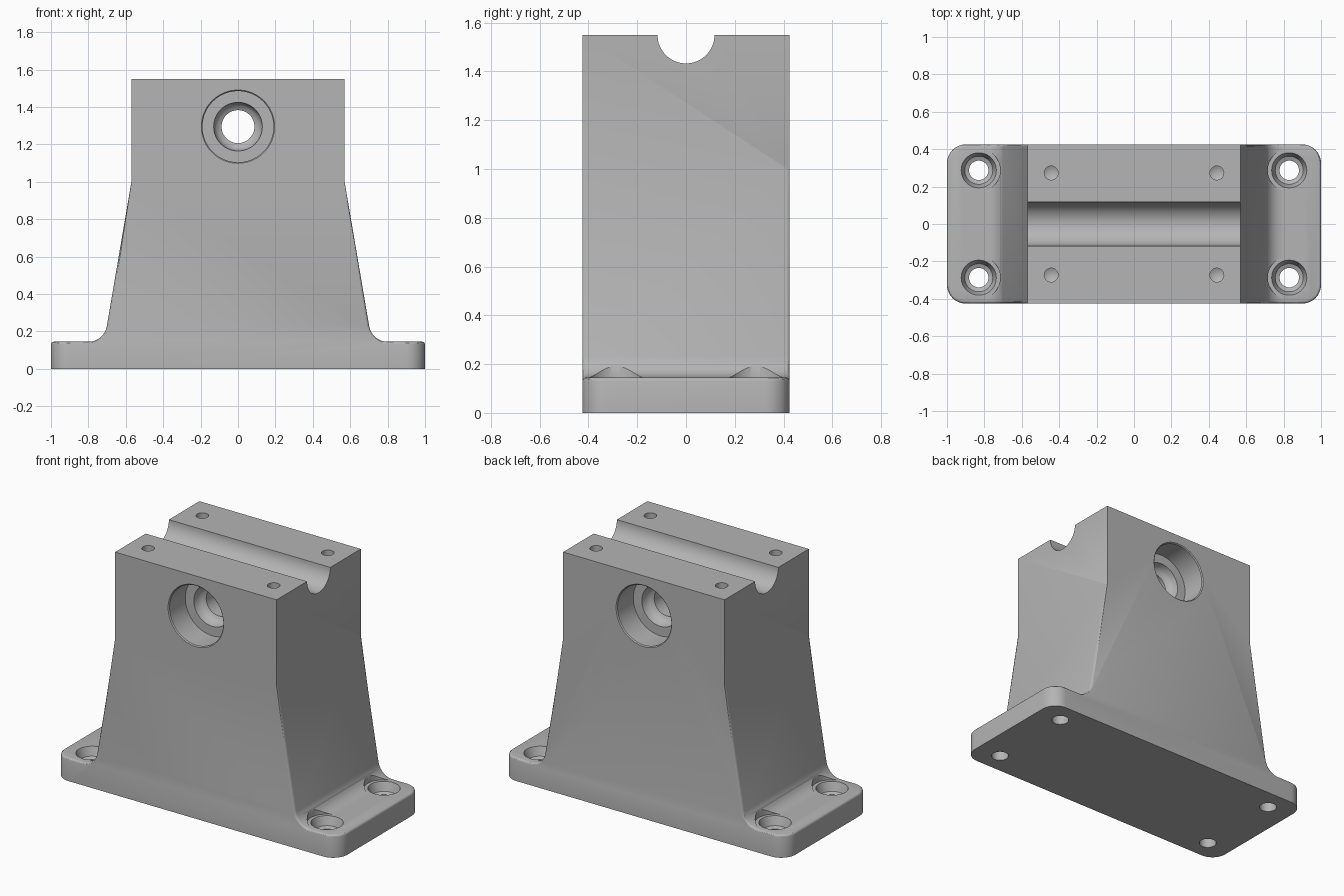
import bpy, bmesh
from math import sin, cos, pi, radians
from mathutils import Matrix, Vector

if "Cube" in bpy.data.objects:
    bpy.data.objects.remove(bpy.data.objects["Cube"], do_unlink=True)

DEPTH, TOP, PLATE = 0.425, 1.55, 0.145

grey = bpy.data.materials.new("machined grey")
grey.use_nodes = True
colour = (0.46, 0.46, 0.46, 1)
grey.diffuse_color = colour
grey.node_tree.nodes["Principled BSDF"].inputs["Base Color"].default_value = colour


def add_object(name, bm):
    bmesh.ops.recalc_face_normals(bm, faces=bm.faces)
    mesh = bpy.data.meshes.new(name)
    bm.to_mesh(mesh)
    bm.free()
    mesh.materials.append(grey)
    obj = bpy.data.objects.new(name, mesh)
    bpy.context.collection.objects.link(obj)
    return obj


def revolve(bm, profile, matrix, steps=48):
    """Solid of revolution about local z; the profile starts and ends on the axis."""
    rings = []
    for r, z in profile:
        if r == 0:
            rings.append([bm.verts.new(matrix @ Vector((0, 0, z)))] * steps)
        else:
            rings.append([bm.verts.new(matrix @ Vector((r * cos(2 * pi * i / steps),
                                                        r * sin(2 * pi * i / steps), z)))
                          for i in range(steps)])
    for a, b in zip(rings, rings[1:]):
        for i in range(steps):
            j = (i + 1) % steps
            bm.faces.new(dict.fromkeys((a[i], a[j], b[j], b[i])))


# Pedestal: half outline with a root fillet, mirrored and extruded through the depth
half = [(1, 0), (1, PLATE)]
for i in range(11):
    a = radians(270 - 80.4 * i / 10)
    half.append((0.80 + 0.1 * cos(a), PLATE + 0.1 + 0.1 * sin(a)))
half += [(0.57, 1.0), (0.57, TOP)]
outline = half + [(-x, z) for x, z in reversed(half)]

bm = bmesh.new()
front = bm.faces.new([bm.verts.new((x, -DEPTH, z)) for x, z in outline])
ext = bmesh.ops.extrude_face_region(bm, geom=[front])
bmesh.ops.translate(bm, vec=(0, 2 * DEPTH, 0),
                    verts=[g for g in ext["geom"] if isinstance(g, bmesh.types.BMVert)])
bmesh.ops.recalc_face_normals(bm, faces=bm.faces)

# Round plate corners
corners = [e for e in bm.edges
           if all(abs(v.co.x) > 0.99 for v in e.verts)
           and abs(e.verts[0].co.z - e.verts[1].co.z) > 0.1]
bmesh.ops.bevel(bm, geom=corners, offset=0.1, segments=10, profile=0.5, affect='EDGES')

# Soften the rim of the plate and the tapered flanks
rim = [e for e in bm.edges
       if all(0.1 < v.co.z < 1.01 for v in e.verts)
       and e.calc_face_angle(0) > radians(40)]
bmesh.ops.bevel(bm, geom=rim, offset=0.014, segments=3, profile=0.5, affect='EDGES')
pedestal = add_object("pedestal", bm)

# Cutting tools, gathered in one mesh
bm = bmesh.new()
along_x = Matrix.Rotation(pi / 2, 4, 'Y')
along_y = Matrix.Rotation(pi / 2, 4, 'X')

# Channel across the top
revolve(bm, [(0, -0.8), (0.117, -0.8), (0.117, 0.8), (0, 0.8)],
        Matrix.Translation((0, 0, TOP)) @ along_x, 64)

# Stepped cross bore, the same from both sides
bore = [(0, 0.5), (0.196, 0.5), (0.196, DEPTH), (0.19, DEPTH - 0.006),
        (0.19, 0.26), (0.13, 0.26), (0.125, 0.225), (0.11, 0.205), (0.088, 0.195)]
revolve(bm, bore + [(r, -y) for r, y in reversed(bore)],
        Matrix.Translation((0, 0, 1.295)) @ along_y, 64)

for sx in (-1, 1):
    for sy in (-1, 1):
        # Countersunk mounting holes, with clearance into the root fillet
        shelf = PLATE + 0.0005
        revolve(bm, [(0, -0.1), (0.052, -0.1), (0.052, 0.08), (0.075, 0.09),
                     (0.094, shelf), (0.115, shelf), (0.115, 0.4), (0, 0.4)],
                Matrix.Translation((sx * 0.83, sy * 0.287, 0)))
        # Blind drilled holes on top
        revolve(bm, [(0, -0.17), (0.037, -0.15), (0.037, 0.1), (0, 0.1)],
                Matrix.Translation((sx * 0.443, sy * 0.273, TOP)), 32)
cutter = add_object("bore_cutter", bm)
cutter.hide_render = True

# Cut, then shade smooth with sharp edges kept
mod = pedestal.modifiers.new("bores", 'BOOLEAN')
mod.operation = 'DIFFERENCE'
mod.solver = 'EXACT'
mod.object = cutter
bpy.ops.object.select_all(action='DESELECT')
pedestal.select_set(True)
bpy.context.view_layer.objects.active = pedestal
bpy.ops.object.modifier_apply(modifier=mod.name)
bpy.data.objects.remove(cutter, do_unlink=True)
bpy.ops.object.shade_smooth_by_angle(angle=radians(30))
